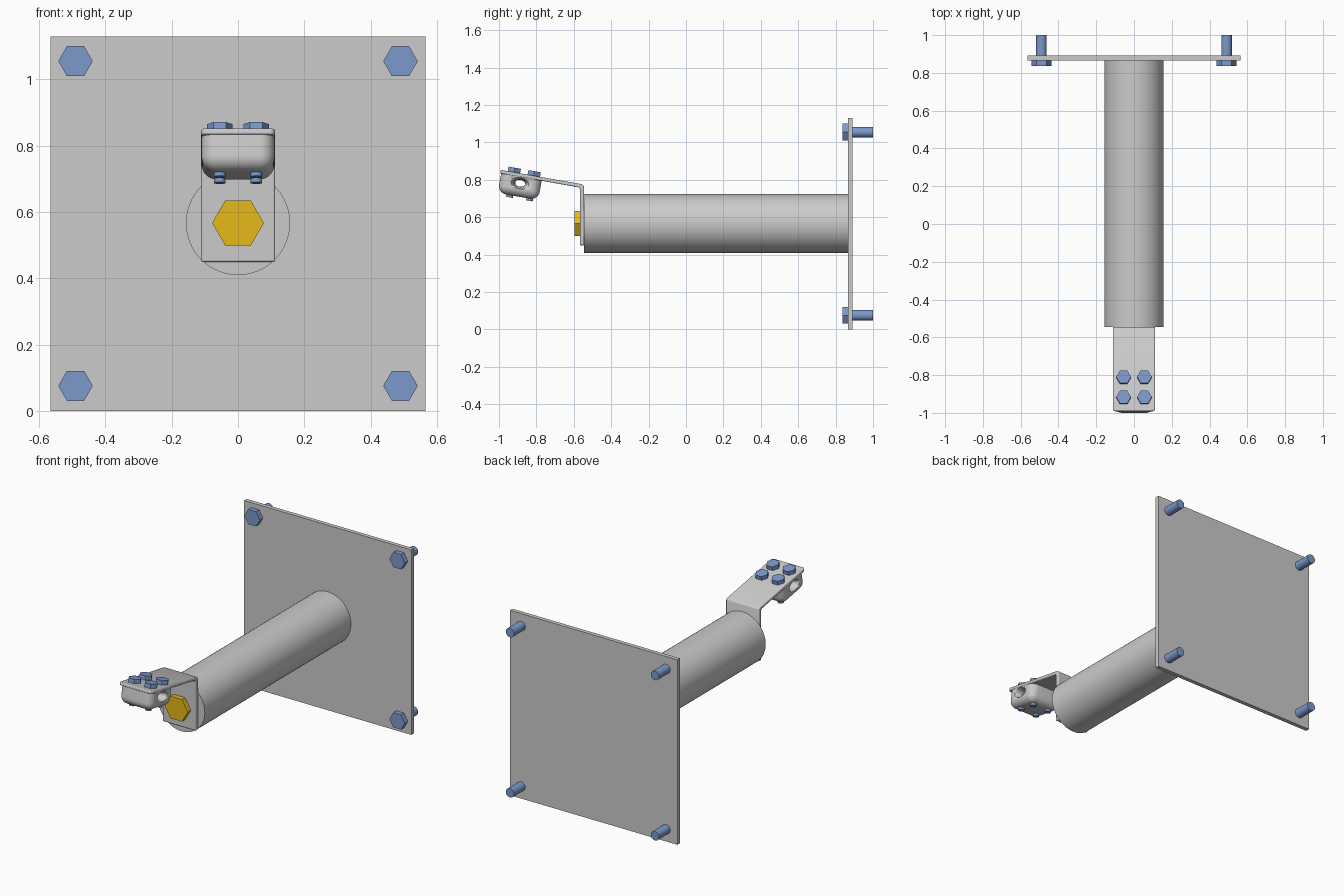
import bpy, bmesh, math
from mathutils import Matrix, Vector

if "Cube" in bpy.data.objects:
    bpy.data.objects.remove(bpy.data.objects["Cube"])


def material(name, color):
    m = bpy.data.materials.new(name)
    m.diffuse_color = color
    m.use_nodes = True
    m.node_tree.nodes["Principled BSDF"].inputs["Base Color"].default_value = m.diffuse_color
    return m


blue = material("blue_bolts", (0.20, 0.32, 0.60, 1))
yellow = material("yellow_bolt", (0.80, 0.48, 0.01, 1))
TILT = math.radians(-10)
# Frame of the tilted clamp: origin on the plate top, midway between the bolts
CLAMP = Matrix.Translation((0, -0.867, 0.831)) @ Matrix.Rotation(TILT, 4, 'X')


def finish(bm, name, mat=None, matrix=None, smooth=True):
    bmesh.ops.recalc_face_normals(bm, faces=bm.faces)
    me = bpy.data.meshes.new(name)
    bm.to_mesh(me)
    bm.free()
    ob = bpy.data.objects.new(name, me)
    bpy.context.collection.objects.link(ob)
    if matrix:
        ob.matrix_world = matrix
    if mat:
        me.materials.append(mat)
    if smooth:
        bpy.ops.object.select_all(action='DESELECT')
        ob.select_set(True)
        bpy.context.view_layer.objects.active = ob
        bpy.ops.object.shade_smooth_by_angle(angle=math.radians(35))
    return ob


def rod(bm, r, z0, z1, n):
    m = Matrix.Translation((0, 0, (z0 + z1) / 2))
    bmesh.ops.create_cone(bm, cap_ends=True, segments=n, radius1=r, radius2=r,
                          depth=z1 - z0, matrix=m)


def bolt(name, matrix, head_r, head_h, shaft_r, length, mat):
    # Head sits above local z = 0, the shaft hangs below
    bm = bmesh.new()
    n = 6
    ring = [Vector((math.cos(i * math.tau / n), math.sin(i * math.tau / n), 0)) * head_r
            for i in range(n)]
    face = bm.faces.new([bm.verts.new(v) for v in ring])
    ext = bmesh.ops.extrude_face_region(bm, geom=[face])
    bmesh.ops.translate(bm, vec=(0, 0, head_h),
                        verts=[v for v in ext['geom'] if isinstance(v, bmesh.types.BMVert)])
    rod(bm, shaft_r, -length, 0.002, 24)
    return finish(bm, name, mat, matrix)


def box(bm, lo, hi):
    lo, hi = Vector(lo), Vector(hi)
    m = Matrix.Translation((lo + hi) / 2) @ Matrix.Diagonal((*(hi - lo), 1))
    bmesh.ops.create_cube(bm, size=1, matrix=m)


# Wall plate
bm = bmesh.new()
box(bm, (-0.565, 0.866, 0), (0.565, 0.891, 1.13))
finish(bm, "wall_plate", smooth=False)

# Round arm
bm = bmesh.new()
rod(bm, 0.157, -0.867, 0.545, 64)
finish(bm, "arm_tube", matrix=Matrix.Translation((0, 0, 0.567)) @ Matrix.Rotation(math.pi / 2, 4, 'X'))

# Wall bolts and the large end bolt, heads facing the front
FACE = Matrix.Rotation(math.pi / 2, 4, 'X')
for x in (-0.49, 0.49):
    for z in (0.076, 1.055):
        bolt("wall_bolt", Matrix.Translation((x, 0.866, z)) @ FACE, 0.052, 0.03, 0.028, 0.134, blue)
bolt("end_bolt", Matrix.Translation((0, -0.567, 0.567)) @ FACE, 0.078, 0.03, 0.035, 0.1, yellow)

# Bent strap: side profile extruded across x
profile = [(-0.545, 0.45), (-0.545, 0.764), (-0.549, 0.772), (-0.557, 0.777),
           (-0.990, 0.853), (-0.994, 0.835), (-0.575, 0.760), (-0.567, 0.752), (-0.567, 0.45)]
bm = bmesh.new()
face = bm.faces.new([bm.verts.new((-0.112, y, z)) for y, z in profile])
ext = bmesh.ops.extrude_face_region(bm, geom=[face])
bmesh.ops.translate(bm, vec=(0.224, 0, 0),
                    verts=[v for v in ext['geom'] if isinstance(v, bmesh.types.BMVert)])
# Round the two corners at the free end
corners = [e for e in bm.edges if all(v.co.y < -0.98 for v in e.verts)
           and abs(e.verts[0].co.x - e.verts[1].co.x) < 0.01]
bmesh.ops.bevel(bm, geom=corners, offset=0.018, segments=5, profile=0.5, affect='EDGES')
strap = finish(bm, "bent_strap")
bev = strap.modifiers.new("soft_edges", 'BEVEL')
bev.width, bev.segments = 0.005, 3

# Clamp body: block with rounded sides and underside
bm = bmesh.new()
box(bm, (-0.110, -0.120, -0.124), (0.110, 0.100, -0.017))
edges = [e for e in bm.edges if not all(v.co.z > -0.02 for v in e.verts)]
bmesh.ops.bevel(bm, geom=edges, offset=0.045, segments=8, profile=0.5, affect='EDGES')
clamp = finish(bm, "clamp_body", matrix=CLAMP)

# Cable passage: lathed trumpet along x, flared at both ends
bm = bmesh.new()
rings, n = [], 32
for i in range(17):
    x = -0.12 + 0.24 * i / 16
    r = 0.024 + 0.022 * (abs(x) / 0.12) ** 3
    rings.append([bm.verts.new((x, -0.012 + 1.15 * r * math.cos(k * math.tau / n),
                                -0.052 + 0.75 * r * math.sin(k * math.tau / n))) for k in range(n)])
for a, b in zip(rings, rings[1:]):
    for k in range(n):
        bm.faces.new((a[k], a[(k + 1) % n], b[(k + 1) % n], b[k]))
bm.faces.new(rings[0])
bm.faces.new(rings[-1])
cutter = finish(bm, "cable_passage_cutter", matrix=CLAMP)
cutter.hide_render = True
cutter.hide_set(True)
cut = clamp.modifiers.new("cable_passage", 'BOOLEAN')
cut.operation, cut.object, cut.solver = 'DIFFERENCE', cutter, 'EXACT'

# Clamp bolts
for x in (-0.055, 0.055):
    for y in (-0.054, 0.054):
        bolt("clamp_bolt", CLAMP @ Matrix.Translation((x, y, 0)), 0.039, 0.025, 0.018, 0.136, blue)
